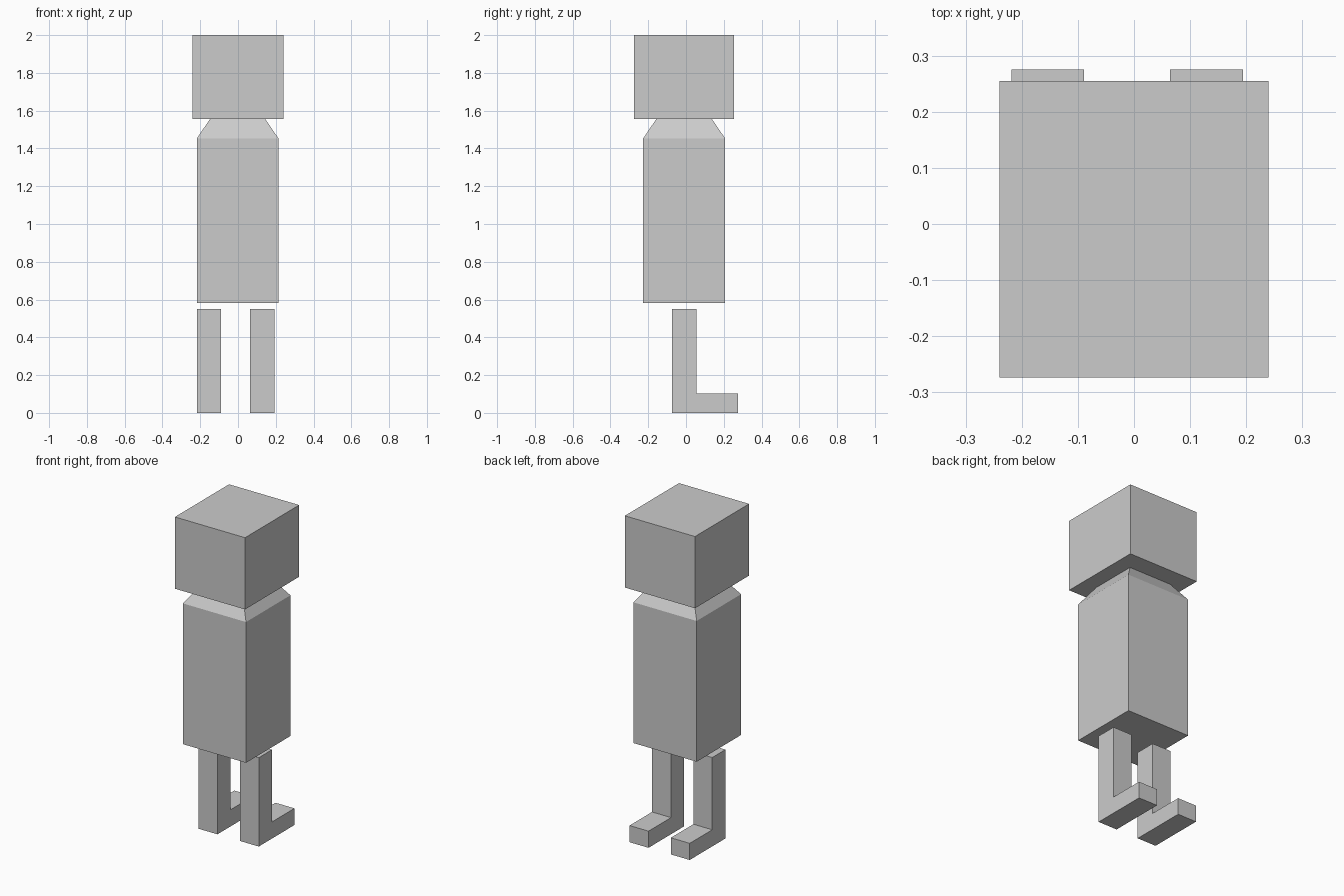
import bpy, bmesh

if "Cube" in bpy.data.objects:
    bpy.data.objects.remove(bpy.data.objects["Cube"])

grey = bpy.data.materials.new("plain_grey")
grey.diffuse_color = (0.6, 0.6, 0.6, 1)
grey.use_nodes = True
grey.node_tree.nodes["Principled BSDF"].inputs["Base Color"].default_value = grey.diffuse_color


def finish(name, bm):
    bmesh.ops.recalc_face_normals(bm, faces=bm.faces)
    mesh = bpy.data.meshes.new(name)
    bm.to_mesh(mesh)
    bm.free()
    mesh.materials.append(grey)
    obj = bpy.data.objects.new(name, mesh)
    bpy.context.collection.objects.link(obj)
    return obj


def stack(name, rings):
    """Closed solid through rectangles (x0, x1, y0, y1, z), bottom to top."""
    bm = bmesh.new()
    loops = [[bm.verts.new((x, y, z)) for x, y in ((x0, y0), (x1, y0), (x1, y1), (x0, y1))]
             for x0, x1, y0, y1, z in rings]
    bm.faces.new(loops[0])
    bm.faces.new(loops[-1])
    for a, b in zip(loops, loops[1:]):
        for i in range(4):
            j = (i + 1) % 4
            bm.faces.new((a[i], a[j], b[j], b[i]))
    return finish(name, bm)


def leg(name, x0, x1):
    """L-shaped side profile extruded across x."""
    profile = [(-0.074, 0), (0.275, 0), (0.275, 0.103), (0.055, 0.103), (0.055, 0.55), (-0.074, 0.55)]
    bm = bmesh.new()
    face = bm.faces.new([bm.verts.new((x0, y, z)) for y, z in profile])
    out = bmesh.ops.extrude_face_region(bm, geom=[face])
    moved = [g for g in out["geom"] if isinstance(g, bmesh.types.BMVert)]
    bmesh.ops.translate(bm, verts=moved, vec=(x1 - x0, 0, 0))
    return finish(name, bm)


# Block head
stack("head", [(-0.24, 0.24, -0.274, 0.255, 1.556),
               (-0.24, 0.24, -0.274, 0.255, 2.0)])

# Torso with sloped shoulders
stack("torso", [(-0.218, 0.214, -0.227, 0.207, 0.582),
                (-0.218, 0.214, -0.227, 0.207, 1.453),
                (-0.148, 0.144, -0.157, 0.137, 1.556)])

# Legs with feet
leg("left_leg", -0.218, -0.089)
leg("right_leg", 0.064, 0.194)
